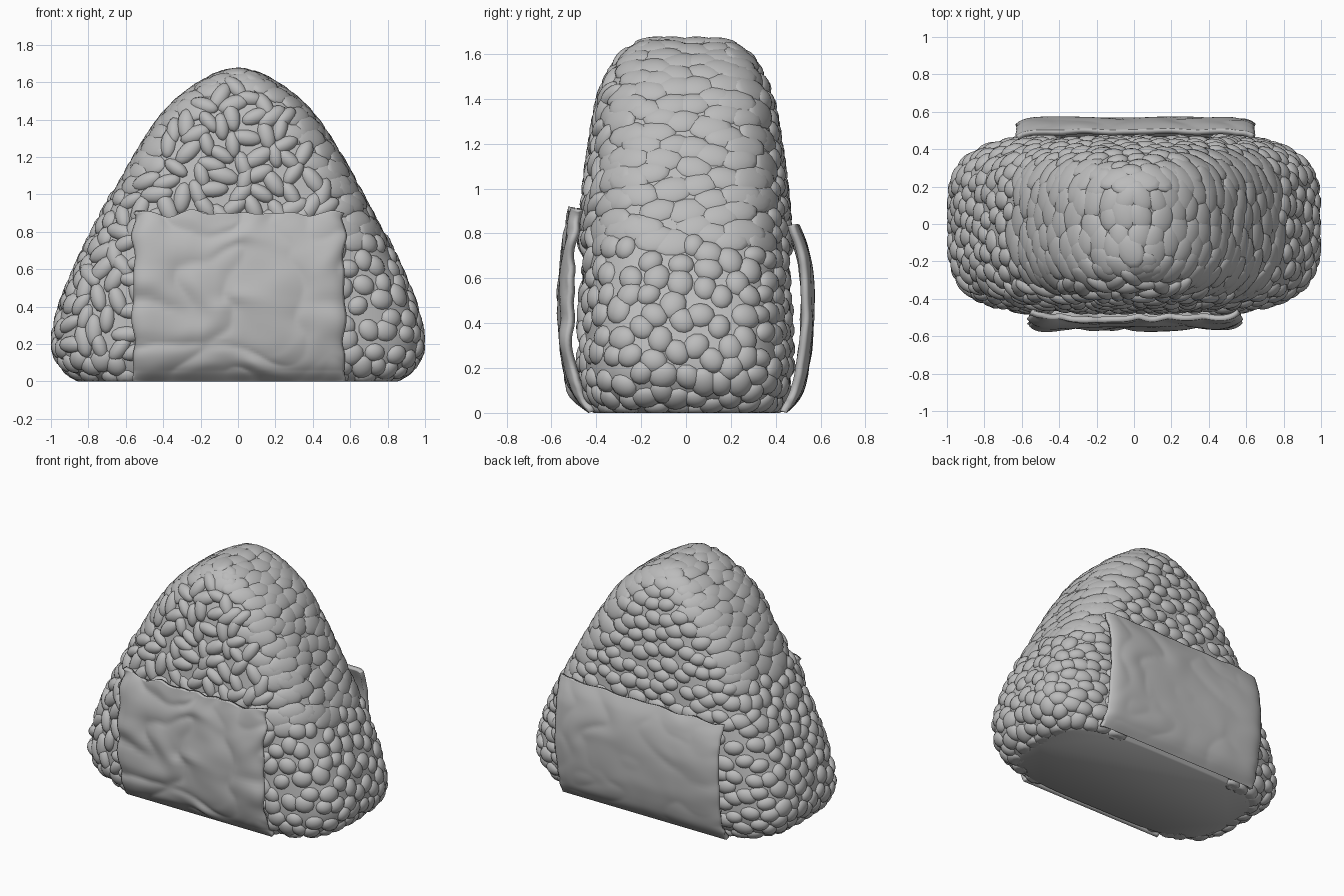
import bpy, bmesh, math, random
from mathutils import Vector, Matrix, noise

random.seed(7)
cube = bpy.data.objects.get("Cube")
if cube:
    bpy.data.objects.remove(cube, do_unlink=True)

grey = bpy.data.materials.new("plain_grey")
grey.use_nodes = True
grey.diffuse_color = (0.5, 0.5, 0.5, 1)
bsdf = grey.node_tree.nodes["Principled BSDF"]
bsdf.inputs["Base Color"].default_value = (0.5, 0.5, 0.5, 1)
bsdf.inputs["Roughness"].default_value = 0.6

# Rice block profile: height, half width, half depth
ROWS = [(0, .80, .40), (.05, .895, .435), (.12, .955, .46), (.22, .978, .47),
        (.4, .94, .468), (.6, .86, .462), (.8, .765, .452), (1.0, .66, .435),
        (1.2, .55, .408), (1.4, .42, .372), (1.52, .305, .32), (1.6, .19, .265),
        (1.645, .10, .20), (1.665, .012, .13)]
LAST = len(ROWS) - 1


def interp(pts, t):
    """Catmull-Rom through the rows, t counted in rows."""
    i = max(0, min(int(t), len(pts) - 2))
    f = t - i
    p = [pts[max(0, min(k, len(pts) - 1))] for k in range(i - 1, i + 3)]
    return [0.5 * (2 * b + (c - a) * f + (2 * a - 5 * b + 4 * c - d) * f * f
                   + (3 * b - a - 3 * c + d) * f ** 3) for a, b, c, d in zip(*p)]


def surface(t, ang):
    """Point on the rounded triangular block, squarer towards the base."""
    z, w, d = interp(ROWS, t)
    c, s = math.cos(ang), math.sin(ang)
    power = 4.0 - 0.7 * z
    r = (abs(c) ** power + abs(s) ** power) ** (-1 / power)
    return Vector((w * r * c, d * r * s, max(z, 0)))


def normal(t, ang):
    e = 0.02
    du = surface(t, ang + e) - surface(t, ang - e)
    dv = surface(min(t + e, LAST), ang) - surface(max(t - e, 0), ang)
    return du.cross(dv).normalized()


def build(name, verts, faces):
    """Smooth-shaded object from points and faces."""
    mesh = bpy.data.meshes.new(name)
    mesh.from_pydata(verts, [], faces)
    mesh.materials.append(grey)
    obj = bpy.data.objects.new(name, mesh)
    bpy.context.collection.objects.link(obj)
    bpy.ops.object.select_all(action='DESELECT')
    obj.select_set(True)
    bpy.context.view_layer.objects.active = obj
    bpy.ops.object.shade_smooth_by_angle(angle=math.radians(60))
    return obj


# Rice block
SEG, LEVELS = 96, 52
verts = [surface(LAST * j / LEVELS, math.tau * i / SEG)
         for j in range(LEVELS + 1) for i in range(SEG)]
faces = [(j * SEG + i, j * SEG + (i + 1) % SEG,
          (j + 1) * SEG + (i + 1) % SEG, (j + 1) * SEG + i)
         for j in range(LEVELS) for i in range(SEG)]
faces.append(tuple(reversed(range(SEG))))
faces.append(tuple(range(LEVELS * SEG, (LEVELS + 1) * SEG)))
build("rice_block", verts, faces)


# Grains, spread evenly by rejecting crowded spots
def grain_style(p, n):
    """Half length, half width, half height, sink, spacing, turn spread."""
    ridge = abs(n.y) < 0.75 and p.z > 1.0
    if ridge or (n.x > 0.35 and p.z > 0.75):
        return .100, .072, .030, .015, .078, 0.5      # pressed smooth
    if n.y < -0.6 and p.x < 0.55 and p.z > 0.15:
        return .086, .046, .042, .010, .074, 3.2      # long loose grains
    if n.y > 0.6:
        return .070, .052, .040, .014, .074, 0.5      # back rows
    return .066, .058, .040, .014, .076, 3.2          # round side lumps


bm = bmesh.new()
bmesh.ops.create_uvsphere(bm, u_segments=12, v_segments=8, radius=1)
bm.verts.index_update()
ball_verts = [v.co.copy() for v in bm.verts]
ball_faces = [[v.index for v in f.verts] for f in bm.faces]
bm.free()

CELL = 0.08
NEAR = [(a, b, c) for a in (-1, 0, 1) for b in (-1, 0, 1) for c in (-1, 0, 1)]
placed = {}
verts, faces = [], []
for _ in range(13000):
    t, ang = random.uniform(0.3, LAST - 0.05), random.uniform(0, math.tau)
    p, n = surface(t, ang), normal(t, ang)
    if abs(p.x) < 0.47 and p.z < 0.74 and abs(n.y) > 0.5:
        continue                                       # hidden under the wraps
    length, width, height, sink, gap, turn = grain_style(p, n)
    cell = [math.floor(c / CELL) for c in p]
    if any((p - q).length < gap for d in NEAR
           for q in placed.get(tuple(a + b for a, b in zip(cell, d)), ())):
        continue
    placed.setdefault(tuple(cell), []).append(p)
    side = Vector((0, 0, 1)).cross(n)
    side = side.normalized() if side.length > 0.05 else Vector((0, 1, 0))
    u = Matrix.Rotation(random.uniform(-turn / 2, turn / 2), 3, n) @ side
    k = random.uniform(0.88, 1.1)
    m = (Matrix((u, n.cross(u), n)).transposed()
         @ Matrix.Diagonal((length * k, width * k, height)))
    base = len(verts)
    for co in ball_verts:
        x, y, z = m @ co + p - n * sink
        verts.append((max(-1, min(1, x)), y, max(z, 0)))
    faces += [[base + i for i in f] for f in ball_faces]
build("rice_grains", verts, faces)


# Seaweed wraps: curved sheets with creases, ragged edges and curled-in sides
def wrap(name, side, x0, x1, profile, crease, ragged, slope):
    nx, nz = 80, 60
    verts = []
    for j in range(nz + 1):
        v = j / nz
        z, y = interp(profile, v * (len(profile) - 1))
        edge = noise.noise((side * 9, v * 9, 2)) * ragged
        for i in range(nx + 1):
            u = i / nx
            x = x0 + (x1 - x0) * u + edge * (2 * u - 1)
            # ragged, sloping top edge
            zz = z + v ** 4 * (noise.noise((u * 9, 4, side)) * ragged + slope * (u - 0.5))
            # creases fade out at the base
            q = Vector((x * 3.2, z * 4.5, side * 5))
            fold = abs(noise.noise(q + noise.noise_vector(q) * 0.6)) - 0.25
            yy = y + crease * fold * min(1, v * 6)
            yy -= 0.035 * abs(2 * u - 1) ** 16 * min(1, 4 * v * (1.2 - v))
            verts.append((x, side * yy, max(0, zz)))
    faces = []
    for j in range(nz):
        for i in range(nx):
            a = j * (nx + 1) + i
            f = (a, a + 1, a + nx + 2, a + nx + 1)
            faces.append(f if side < 0 else f[::-1])
    solid = build(name, verts, faces).modifiers.new("thickness", 'SOLIDIFY')
    solid.thickness = 0.03
    solid.offset = -1


wrap("front_wrap", -1, -.56, .57,
     [(0, .435), (.05, .49), (.12, .53), (.25, .555), (.45, .562), (.65, .557),
      (.8, .54), (.9, .515)], 0.04, 0.03, 0.0)
wrap("back_wrap", 1, -.63, .645,
     [(0, .45), (.05, .495), (.12, .53), (.25, .557), (.45, .57), (.62, .563),
      (.74, .54), (.83, .505)], 0.014, 0.012, 0.02)
